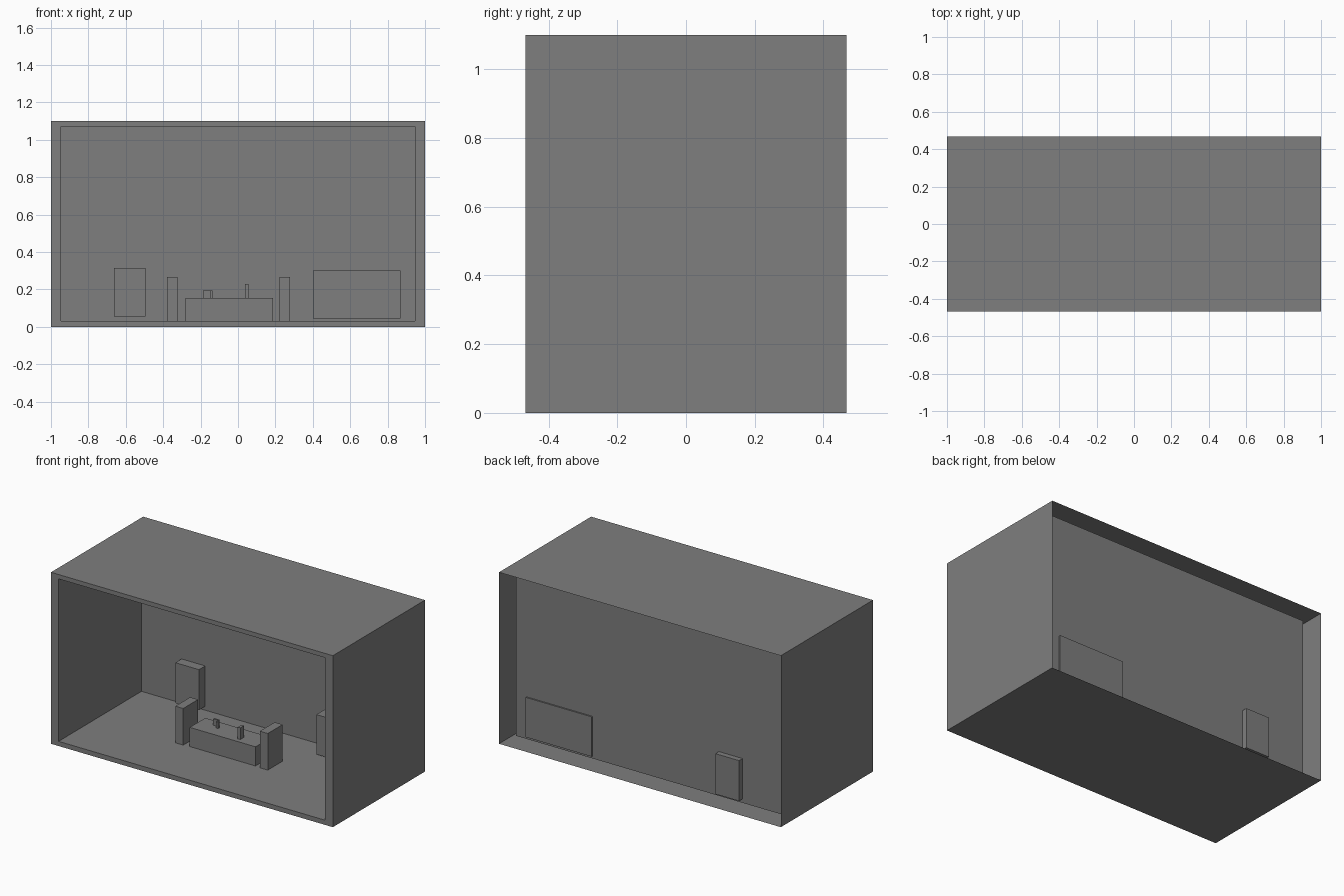
import bpy, bmesh

if "Cube" in bpy.data.objects:
    bpy.data.objects.remove(bpy.data.objects["Cube"])

# Dark grey used on every part
grey = bpy.data.materials.new("dark_grey")
grey.diffuse_color = (0.21, 0.21, 0.21, 1)
grey.use_nodes = True
grey.node_tree.nodes["Principled BSDF"].inputs["Base Color"].default_value = grey.diffuse_color


def finish(name, bm):
    bmesh.ops.recalc_face_normals(bm, faces=bm.faces[:])
    mesh = bpy.data.meshes.new(name)
    bm.to_mesh(mesh)
    bm.free()
    mesh.materials.append(grey)
    obj = bpy.data.objects.new(name, mesh)
    bpy.context.collection.objects.link(obj)
    return obj


def box(name, x0, x1, y0, y1, z0, z1):
    bm = bmesh.new()
    bmesh.ops.create_cube(bm, size=1)
    for v in bm.verts:
        v.co.x = x1 if v.co.x > 0 else x0
        v.co.y = y1 if v.co.y > 0 else y0
        v.co.z = z1 if v.co.z > 0 else z0
    return finish(name, bm)


# Room shell: outer sleeve open at the back, front rim, inner box with back wall
outer = (-1.0, 1.0, 0.0, 1.1)
inner = (-0.946, 0.946, 0.03, 1.072)
bm = bmesh.new()
rings = []
for (x0, x1, z0, z1), y in ((outer, 0.467), (outer, -0.467),
                            (inner, -0.467), (inner, 0.373)):
    rings.append([bm.verts.new((x, y, z)) for x, z in
                  ((x0, z0), (x1, z0), (x1, z1), (x0, z1))])
for a, b in zip(rings, rings[1:]):
    for i in range(4):
        j = (i + 1) % 4
        bm.faces.new((a[i], a[j], b[j], b[i]))
bm.faces.new(rings[-1])
finish("room_shell", bm)

# Panels set into the back wall
box("wall_cabinet", -0.662, -0.494, 0.31, 0.408, 0.055, 0.314)
box("wall_sideboard", 0.402, 0.87, 0.22, 0.382, 0.045, 0.30)

# Central table with a tall block at each end
box("table", -0.281, 0.186, -0.088, 0.07, 0.03, 0.153)
for side, x in (("left", -0.379), ("right", 0.221)):
    box(side + "_tower", x, x + 0.056, -0.094, 0.056, 0.03, 0.265)

# Small objects on the table
box("table_block", -0.186, -0.149, 0.014, 0.026, 0.153, 0.194)
box("table_post", -0.149, -0.137, -0.008, 0.006, 0.153, 0.194)
box("table_screen", 0.038, 0.056, -0.057, -0.018, 0.153, 0.228)
